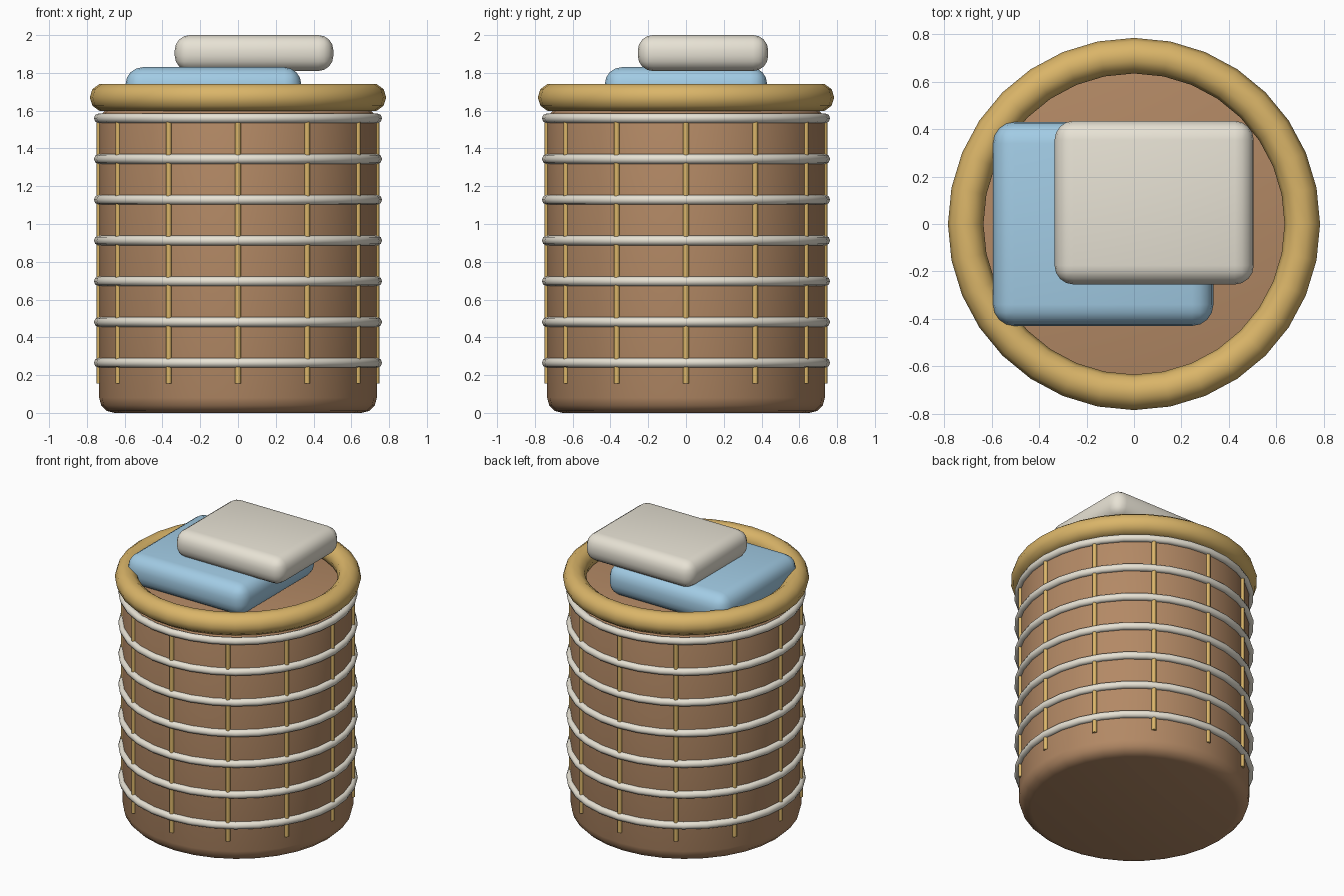
import bpy
from math import pi, sin, cos, radians

if "Cube" in bpy.data.objects:
    bpy.data.objects.remove(bpy.data.objects["Cube"])


def material(name, rgb):
    m = bpy.data.materials.new(name)
    m.diffuse_color = (*rgb, 1)
    m.use_nodes = True
    m.node_tree.nodes["Principled BSDF"].inputs["Base Color"].default_value = m.diffuse_color
    return m


BROWN = material("brown_wicker", (0.45, 0.25, 0.13))
GOLD = material("gold_wicker", (0.70, 0.46, 0.14))
CREAM = material("cream", (0.80, 0.76, 0.66))
BLUE = material("blue_cloth", (0.36, 0.60, 0.78))


def finish(name, mat, bevel=0, segments=3, angle=35):
    ob = bpy.context.object
    ob.name = name
    ob.data.materials.append(mat)
    if bevel:
        mod = ob.modifiers.new("bevel", 'BEVEL')
        mod.width, mod.segments = bevel, segments
        mod.limit_method = 'ANGLE'
        bpy.ops.object.modifier_apply(modifier=mod.name)
    bpy.ops.object.shade_smooth_by_angle(angle=radians(angle))
    return ob


def ring(name, z, major, minor, sides, mat):
    bpy.ops.mesh.primitive_torus_add(location=(0, 0, z), major_radius=major, minor_radius=minor,
                                     major_segments=32, minor_segments=sides)
    return finish(name, mat, angle=65)


def folded_cloth(name, x, y, z, mat, bevel):
    bpy.ops.mesh.primitive_cube_add(size=1, location=[(a + b) / 2 for a, b in (x, y, z)])
    bpy.context.object.scale = [b - a for a, b in (x, y, z)]
    bpy.ops.object.transform_apply(location=False, rotation=False, scale=True)
    return finish(name, mat, bevel, 4)


# Basket body, filled to just under the rim
HEIGHT = 1.62
bpy.ops.mesh.primitive_cylinder_add(vertices=32, radius=0.735, depth=HEIGHT, location=(0, 0, HEIGHT / 2))
finish("basket_body", BROWN, 0.08)

# Thick rim
ring("basket_rim", 1.67, 0.71, 0.075, 10, GOLD)

# Woven bands
for i in range(7):
    ring(f"woven_band_{i + 1}", 0.265 + i * 0.2158, 0.737, 0.026, 8, CREAM)

# Upright stakes
for i in range(12):
    a = i * pi / 6
    bpy.ops.mesh.primitive_cylinder_add(vertices=8, radius=0.015, depth=1.40,
                                        location=(0.733 * cos(a), 0.733 * sin(a), 0.855),
                                        rotation=(0, 0, a))
    finish(f"stake_{i + 1}", GOLD, angle=50)

# Folded laundry on top
folded_cloth("lower_cloth", (-0.595, 0.335), (-0.43, 0.43), (1.61, 1.83), BLUE, 0.09)
folded_cloth("upper_cloth", (-0.335, 0.505), (-0.255, 0.435), (1.81, 2.0), CREAM, 0.08)
